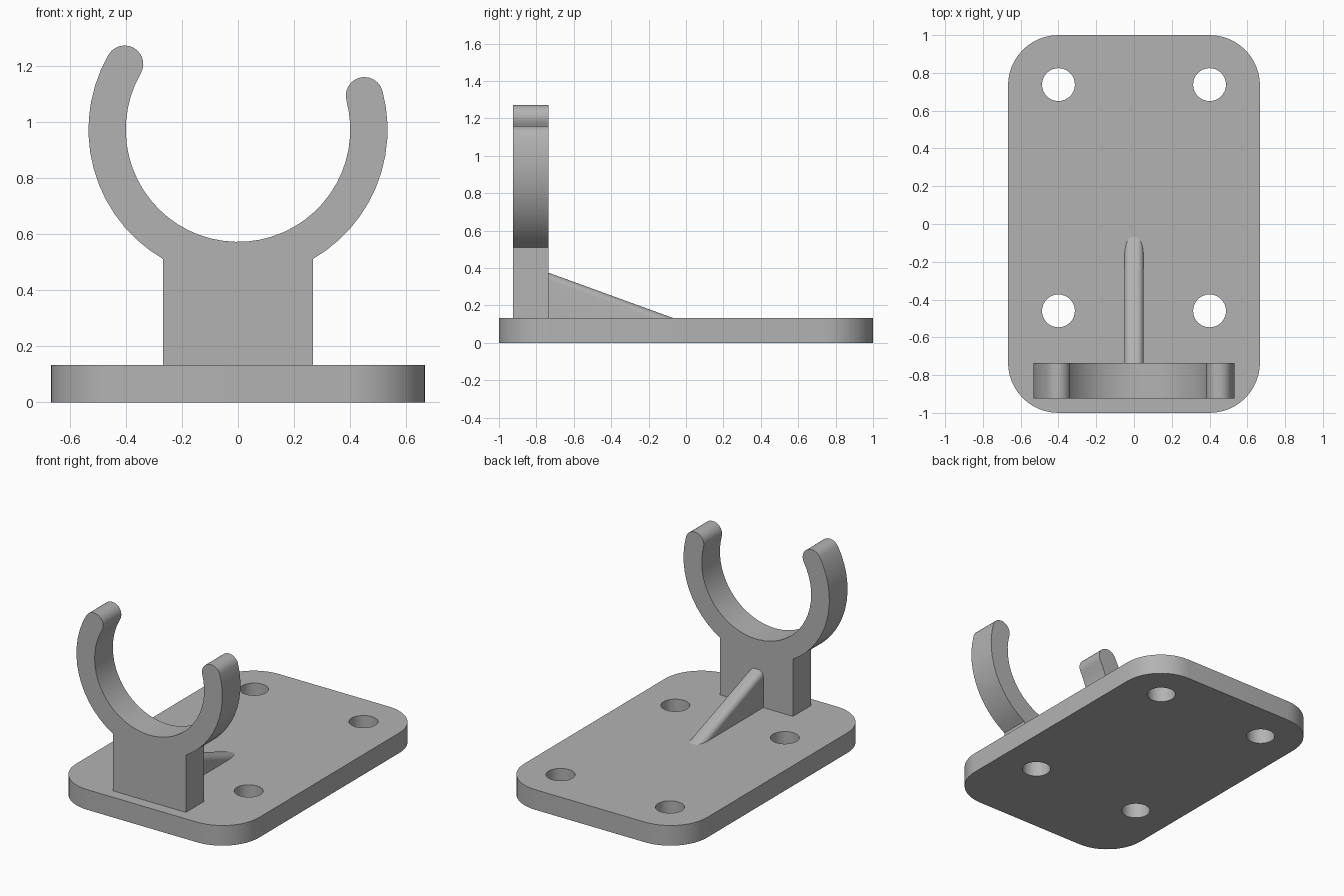
import bpy
import bmesh
from math import sin, cos, radians
from mathutils import Vector

cube = bpy.data.objects.get("Cube")
if cube:
    bpy.data.objects.remove(cube)

grey = bpy.data.materials.new("light grey plastic")
grey.use_nodes = True
colour = (0.45, 0.45, 0.45, 1)
grey.diffuse_color = colour
grey.node_tree.nodes["Principled BSDF"].inputs["Base Color"].default_value = colour


def arc(cx, cy, r, start, end, steps):
    """Points along an arc, with angles in degrees."""
    angles = [radians(start + (end - start) * i / steps) for i in range(steps + 1)]
    return [(cx + r * cos(a), cy + r * sin(a)) for a in angles]


def prism(name, points, place, sweep):
    """Extrude an outline; place turns a 2D point into a 3D one."""
    bm = bmesh.new()
    face = bm.faces.new([bm.verts.new(place(*p)) for p in points])
    grown = bmesh.ops.extrude_face_region(bm, geom=[face], use_keep_orig=True)
    moved = [v for v in grown["geom"] if isinstance(v, bmesh.types.BMVert)]
    bmesh.ops.translate(bm, verts=moved, vec=Vector(sweep))
    bmesh.ops.recalc_face_normals(bm, faces=bm.faces)
    mesh = bpy.data.meshes.new(name)
    bm.to_mesh(mesh)
    bm.free()
    obj = bpy.data.objects.new(name, mesh)
    bpy.context.collection.objects.link(obj)
    mesh.materials.append(grey)
    return obj


def select(obj):
    bpy.ops.object.select_all(action="DESELECT")
    obj.select_set(True)
    bpy.context.view_layer.objects.active = obj


def smooth(obj):
    select(obj)
    bpy.ops.object.shade_smooth_by_angle(angle=radians(30))


# Base plate with rounded corners
half_x, half_y, thick, corner = 0.667, 1.0, 0.133, 0.267
outline = []
for quarter, (sx, sy) in enumerate([(1, 1), (-1, 1), (-1, -1), (1, -1)]):
    outline += arc(sx * (half_x - corner), sy * (half_y - corner), corner,
                   quarter * 90, quarter * 90 + 90, 12)
base = prism("base_plate", outline, lambda x, y: (x, y, 0), (0, 0, thick))

# Four screw holes
for x in (-0.4, 0.4):
    for y in (-0.46, 0.738):
        cutter = prism("hole_cutter", arc(x, y, 0.087, 0, 360, 32)[:-1],
                       lambda px, py: (px, py, -0.1), (0, 0, 0.4))
        cutter.hide_render = True
        cut = base.modifiers.new("screw_hole", "BOOLEAN")
        cut.operation, cut.object, cut.solver = "DIFFERENCE", cutter, "EXACT"
        select(base)
        bpy.ops.object.modifier_apply(modifier=cut.name)
        bpy.data.objects.remove(cutter)
smooth(base)

# Post and open ring clip, one outline with rounded arm tips
cz, inner, outer, post = 0.972, 0.4, 0.533, 0.267
middle, tip = (inner + outer) / 2, (outer - inner) / 2
high, low = 150, 15


def tip_arc(at, start, end):
    a = radians(at)
    return arc(middle * cos(a), cz + middle * sin(a), tip, start, end, 12)


profile = [(-post, thick)]
profile += arc(0, cz, outer, 240, high, 14)
profile += tip_arc(high, high, high - 180)[1:]
profile += arc(0, cz, inner, high, low + 360, 36)[1:]
profile += tip_arc(low, low + 180, low)[1:]
profile += arc(0, cz, outer, low, -60, 12)[1:]
profile += [(post, thick)]
clip = prism("ring_clip", profile, lambda x, z: (x, -0.925, z), (0, 0.19, 0))
smooth(clip)

# Sloping support rib with rounded upper edges
rib = prism("support_rib", [(-0.735, thick), (-0.07, thick), (-0.735, 0.375)],
            lambda y, z: (-0.05, y, z), (0.1, 0, 0))
bm = bmesh.new()
bm.from_mesh(rib.data)
ridges = [e for e in bm.edges
          if abs(e.verts[0].co.x - e.verts[1].co.x) < 0.01
          and abs(e.verts[0].co.y - e.verts[1].co.y) > 0.1
          and abs(e.verts[0].co.z - e.verts[1].co.z) > 0.1]
bmesh.ops.bevel(bm, geom=ridges, offset=0.035, segments=6, profile=0.5,
                affect="EDGES", clamp_overlap=True)
bm.to_mesh(rib.data)
bm.free()
smooth(rib)
